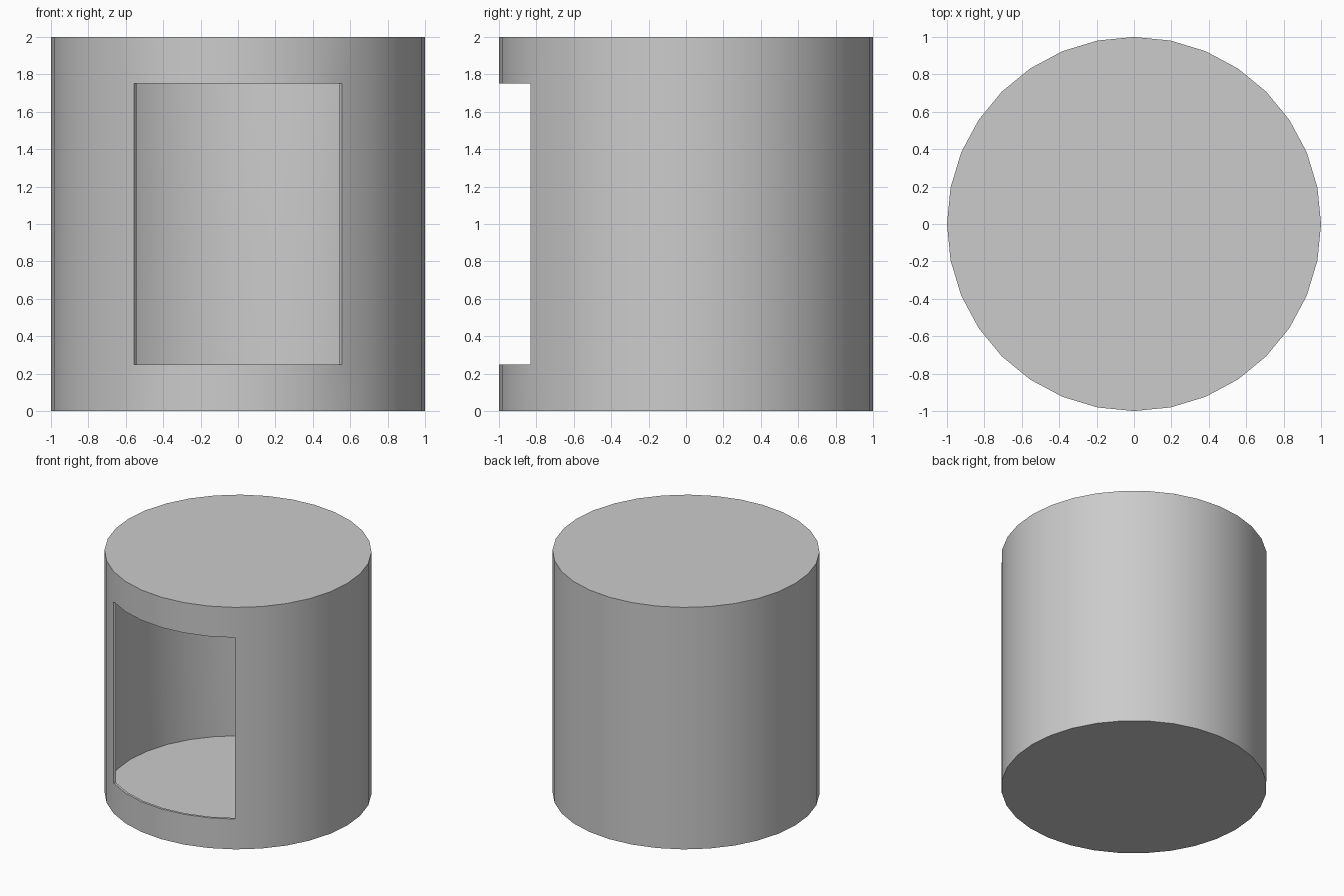
import bpy, bmesh, math

if "Cube" in bpy.data.objects:
    bpy.data.objects.remove(bpy.data.objects["Cube"])

SIDES, RADIUS = 32, 1.0
LEVELS = [0.0, 0.25, 1.75, 2.0]
HALF_OPENING = 3  # opening spans three facets each side of the front

# Closed drum shell with a window left open at the front
bm = bmesh.new()
rings = []
for z in LEVELS:
    ring = []
    for i in range(SIDES):
        a = 2 * math.pi * i / SIDES - math.pi / 2
        ring.append(bm.verts.new((RADIUS * math.cos(a), RADIUS * math.sin(a), z)))
    rings.append(ring)

for k in range(len(LEVELS) - 1):
    for i in range(SIDES):
        in_front = i < HALF_OPENING or i >= SIDES - HALF_OPENING
        if k == 1 and in_front:
            continue
        j = (i + 1) % SIDES
        bm.faces.new((rings[k][i], rings[k][j], rings[k + 1][j], rings[k + 1][i]))

# Floor and roof
bm.faces.new(rings[0][::-1])
bm.faces.new(rings[-1])

mesh = bpy.data.meshes.new("drum_shell")
bm.to_mesh(mesh)
bm.free()
drum = bpy.data.objects.new("drum_shell", mesh)
bpy.context.collection.objects.link(drum)

# Thin wall, grown inward
bpy.context.view_layer.objects.active = drum
drum.select_set(True)
wall = drum.modifiers.new("wall", 'SOLIDIFY')
wall.thickness = 0.02
wall.offset = -1
bpy.ops.object.modifier_apply(modifier=wall.name)
bpy.ops.object.shade_smooth_by_angle(angle=math.radians(30))
